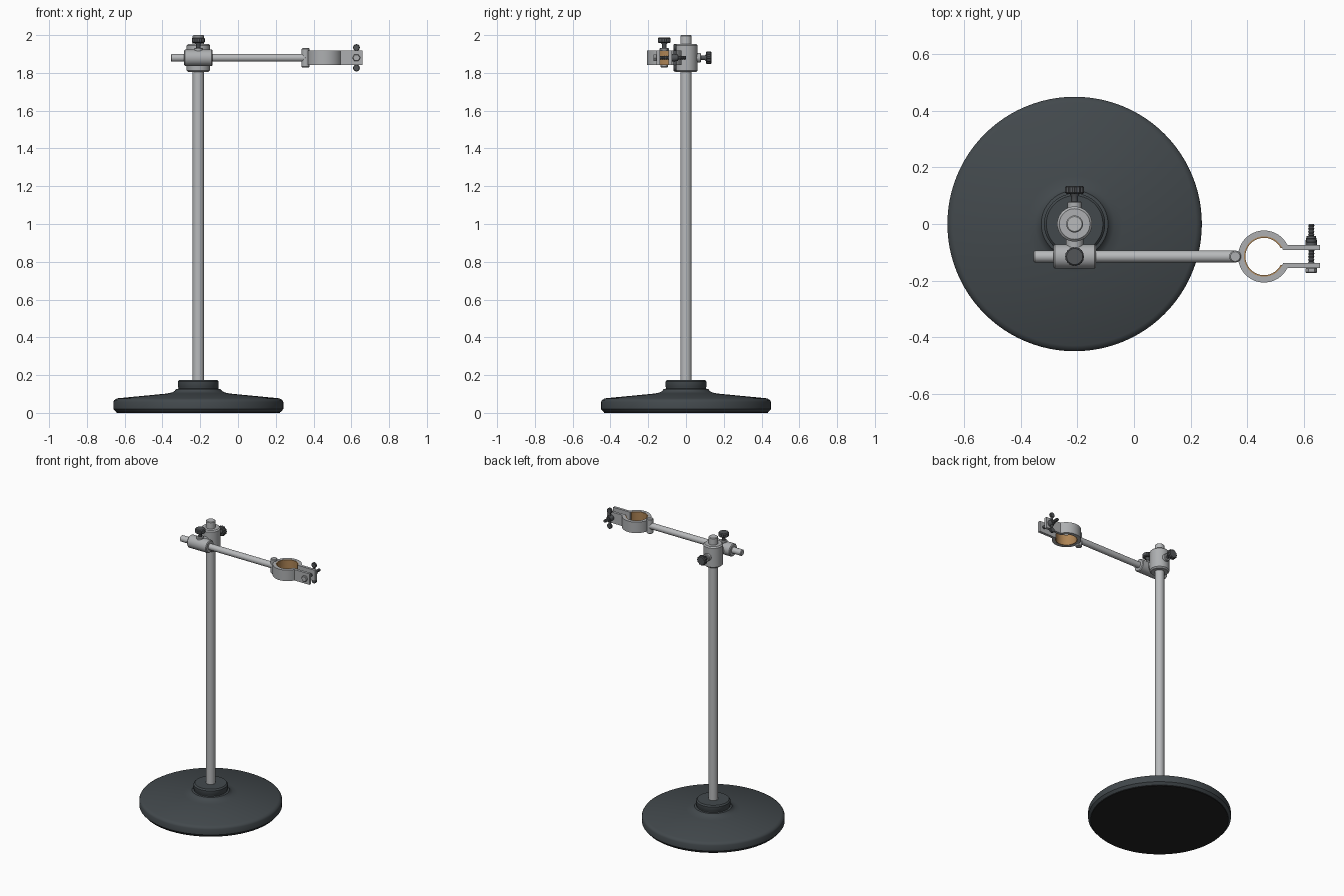
import bpy, bmesh, math
from mathutils import Vector

cube = bpy.data.objects.get("Cube")
if cube:
    bpy.data.objects.remove(cube, do_unlink=True)


def material(name, r, g, b, rough=0.5):
    m = bpy.data.materials.new(name)
    m.use_nodes = True
    m.diffuse_color = (r, g, b, 1)
    node = m.node_tree.nodes["Principled BSDF"]
    node.inputs["Base Color"].default_value = (r, g, b, 1)
    node.inputs["Roughness"].default_value = rough
    return m


IRON = material("dark painted iron", 0.055, 0.066, 0.073)
RUBBER = material("black rubber", 0.016, 0.016, 0.017)
STEEL = material("rod steel", 0.48, 0.49, 0.50)
CAST = material("clamp metal", 0.42, 0.43, 0.44)
DARK = material("dark screw metal", 0.085, 0.09, 0.097)
CORK = material("cork lining", 0.42, 0.23, 0.09)

POLE_X = -0.21            # pole axis
ARM_Y, ARM_Z = -0.115, 1.88   # arm axis
RING_X, BOLT_X = 0.46, 0.627  # ring centre and clamp bolt


def finish(name, bm, mat):
    bmesh.ops.recalc_face_normals(bm, faces=bm.faces)
    mesh = bpy.data.meshes.new(name)
    bm.to_mesh(mesh)
    bm.free()
    mesh.materials.append(mat)
    ob = bpy.data.objects.new(name, mesh)
    bpy.context.collection.objects.link(ob)
    bpy.ops.object.select_all(action='DESELECT')
    ob.select_set(True)
    bpy.context.view_layer.objects.active = ob
    bpy.ops.object.shade_smooth_by_angle(angle=math.radians(35))
    return ob


def lathe(name, mat, origin, axis, profile, sides=32, flute=0.0):
    """Turn (radius, distance) pairs about an axis; flute cuts in every other side."""
    bm = bmesh.new()
    turn = Vector((0, 0, 1)).rotation_difference(Vector(axis))
    rings = []
    for r, d in profile:
        ring = []
        for i in range(sides):
            a = math.tau * i / sides
            k = r * (1 - flute * (i % 2))
            p = turn @ Vector((k * math.cos(a), k * math.sin(a), d))
            ring.append(bm.verts.new(p + Vector(origin)))
        rings.append(ring)
    for low, high in zip(rings, rings[1:]):
        for i in range(sides):
            j = (i + 1) % sides
            bm.faces.new((low[i], low[j], high[j], high[i]))
    bm.faces.new(rings[0])
    bm.faces.new(rings[-1])
    return finish(name, bm, mat)


def rod(name, mat, origin, axis, r, start, end, edge=0.004, sides=32):
    return lathe(name, mat, origin, axis, [(r - edge, start), (r, start + edge),
                 (r, end - edge), (r - edge, end)], sides)


def plate(name, mat, outline, z0, z1):
    """Extrude a flat outline vertically."""
    bm = bmesh.new()
    face = bm.faces.new([bm.verts.new((x, y, z0)) for x, y in outline])
    ext = bmesh.ops.extrude_face_region(bm, geom=[face])
    verts = [v for v in ext["geom"] if isinstance(v, bmesh.types.BMVert)]
    bmesh.ops.translate(bm, verts=verts, vec=(0, 0, z1 - z0))
    return finish(name, bm, mat)


def arc(r, a0, a1, steps=48):
    return [(RING_X + r * math.cos(a0 + (a1 - a0) * i / steps),
             ARM_Y + r * math.sin(a0 + (a1 - a0) * i / steps)) for i in range(steps + 1)]


UP, BACK, SIDE = (0, 0, 1), (0, 1, 0), (1, 0, 0)
pole = (POLE_X, 0, 0)
arm = (0, ARM_Y, ARM_Z)

# Round weighted base with hub and underside pad
lathe("base", IRON, pole, UP, [
    (0.435, 0.004), (0.45, 0.02), (0.45, 0.058), (0.445, 0.068), (0.43, 0.077),
    (0.17, 0.102), (0.14, 0.108), (0.125, 0.116), (0.118, 0.126), (0.106, 0.128),
    (0.106, 0.135), (0.108, 0.138), (0.108, 0.166), (0.1, 0.175)], 96)
lathe("base_pad", RUBBER, pole, UP, [(0.433, 0), (0.433, 0.006)], 96)

# Upright pole and horizontal arm
rod("pole", STEEL, pole, UP, 0.03, 0.17, 2.0)
rod("arm", STEEL, arm, SIDE, 0.021, -0.355, 0.36)

# Cross clamp joining the two rods
rod("clamp_body", CAST, pole, UP, 0.062, 1.805, 1.953, 0.008, 48)
rod("clamp_sleeve", CAST, arm, SIDE, 0.043, -0.285, -0.134, 0.005, 48)
rod("clamp_neck", CAST, (POLE_X, 0, ARM_Z), BACK, 0.031, -0.1, -0.03)
rod("rear_screw_boss", CAST, (POLE_X, 0, ARM_Z), BACK, 0.025, 0.045, 0.08)
rod("top_screw_boss", CAST, (POLE_X, ARM_Y, ARM_Z), UP, 0.024, 0.03, 0.052)


def thumb_screw(name, origin, axis, start, sides, flute):
    lathe(name + "_stem", DARK, origin, axis, [(0.012, start - 0.02), (0.012, start + 0.018),
          (0.02, start + 0.03)], 20)
    lathe(name + "_head", DARK, origin, axis, [
        (0.028, start + 0.026), (0.034, start + 0.031),
        (0.034, start + 0.05), (0.029, start + 0.055)], sides, flute)


thumb_screw("top_thumb_screw", (POLE_X, ARM_Y, ARM_Z), UP, 0.052, 36, 0.05)
thumb_screw("rear_thumb_screw", (POLE_X, 0, ARM_Z), BACK, 0.08, 24, 0.12)

# Vertical pin where the arm meets the ring
rod("ring_pin", CAST, (0.358, ARM_Y, ARM_Z), UP, 0.021, -0.051, 0.051)

# Split ring with two parallel lugs, and its lining
R_OUT, R_IN, Y_OUT, Y_IN, LUG = 0.092, 0.071, 0.041, 0.023, 0.198
a_out, a_in = math.asin(Y_OUT / R_OUT), math.asin(Y_IN / R_IN)
outline = arc(R_OUT, a_out, math.tau - a_out)
outline += [(RING_X + LUG, ARM_Y - Y_OUT), (RING_X + LUG, ARM_Y - Y_IN)]
outline += arc(R_IN, math.tau - a_in, a_in)
outline += [(RING_X + LUG, ARM_Y + Y_IN), (RING_X + LUG, ARM_Y + Y_OUT)]
plate("split_ring", CAST, outline, ARM_Z - 0.038, ARM_Z + 0.038)
gap = math.radians(26)
lining = arc(R_IN + 0.001, gap, math.tau - gap) + arc(0.066, math.tau - gap, gap)
plate("ring_lining", CORK, lining, ARM_Z - 0.037, ARM_Z + 0.037)

# Clamp bolt with thread ridges, hex head and wing nut
bolt = (BOLT_X, ARM_Y, ARM_Z)
thread = [(0.011 if i % 2 else 0.0085, -0.05 + i * 0.0055) for i in range(31)]
lathe("clamp_bolt", DARK, bolt, BACK, thread, 16)
rod("bolt_head", CAST, bolt, BACK, 0.021, -0.058, -0.04, 0.003, 6)
lathe("wing_nut", DARK, bolt, BACK, [(0.021, 0.041), (0.021, 0.052), (0.016, 0.072)], 24)
for name, s in (("upper", 1), ("lower", -1)):
    rod(name + "_wing_arm", DARK, (BOLT_X, ARM_Y + 0.057, ARM_Z), (0, 0, s),
        0.008, 0.012, 0.052, 0.002, 12)
    rod(name + "_wing_tip", DARK, (BOLT_X, ARM_Y + 0.057, ARM_Z + s * 0.054), BACK,
        0.018, -0.008, 0.008, 0.003, 24)
